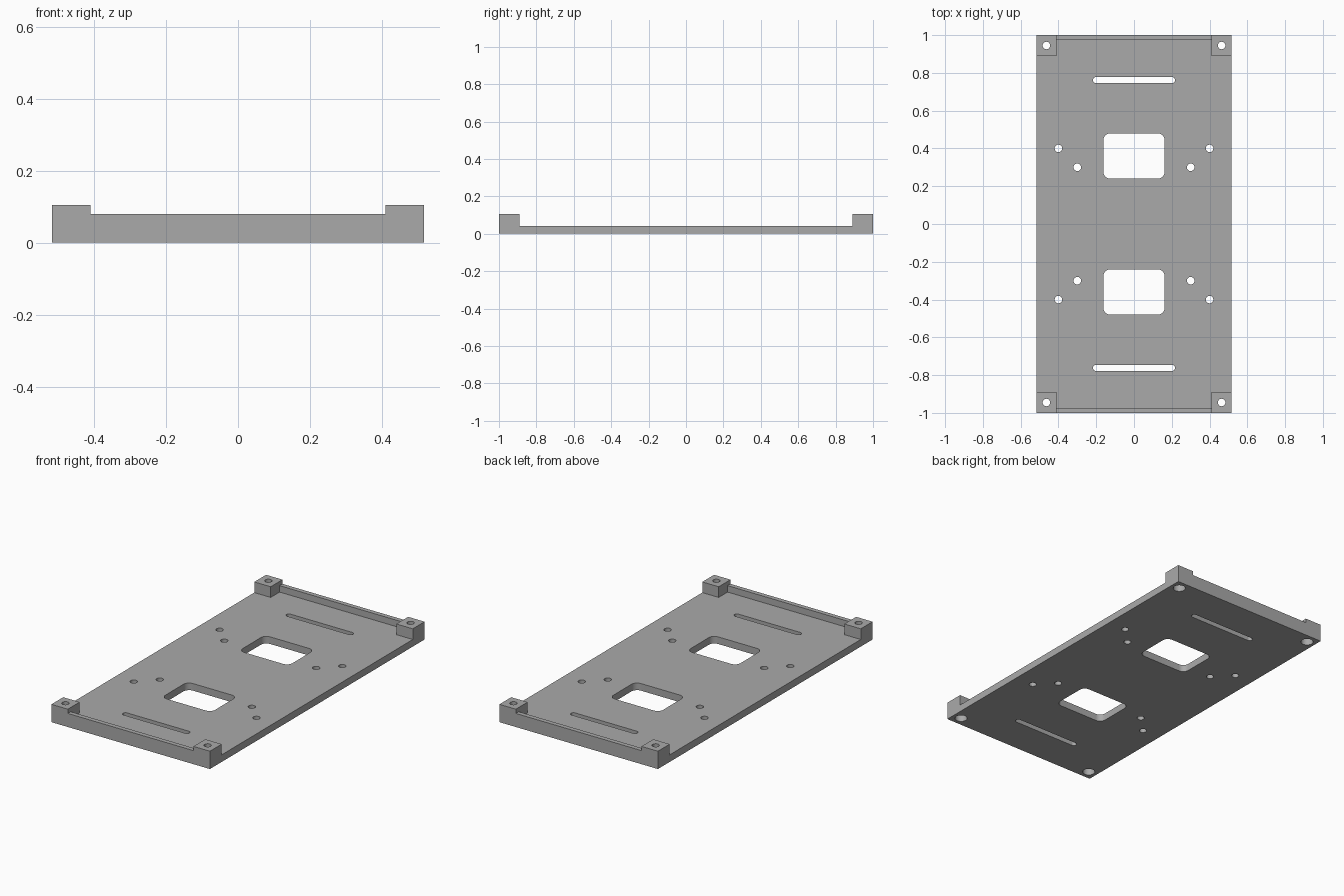
import bpy
import bmesh
from math import cos, sin, pi

cube = bpy.data.objects.get("Cube")
if cube:
    bpy.data.objects.remove(cube, do_unlink=True)

HALF_X, HALF_Y = 0.517, 1.0
PLATE_TOP, WALL_TOP, POST_TOP = 0.042, 0.08, 0.105
SIGNS = (-1, 1)
CORNERS = [(sx, sy) for sx in SIGNS for sy in SIGNS]

grey = bpy.data.materials.new("satin grey")
grey.use_nodes = True
grey.diffuse_color = (0.4, 0.4, 0.4, 1)
grey.node_tree.nodes["Principled BSDF"].inputs["Base Color"].default_value = (0.4, 0.4, 0.4, 1)


def rounded_prism(name, cx, cy, hx, hy, z0, z1, radius=0, steps=8):
    """Upright prism with a rounded rectangle, slot, circle or plain box outline."""
    bm = bmesh.new()
    ring = []
    for q, (sx, sy) in enumerate(((1, 1), (-1, 1), (-1, -1), (1, -1))):
        for i in range(steps + 1 if radius else 1):
            a = (q + i / steps) * pi / 2
            ring.append((cx + sx * (hx - radius) + radius * cos(a),
                         cy + sy * (hy - radius) + radius * sin(a)))
    face = bm.faces.new([bm.verts.new((x, y, z0)) for x, y in ring])
    out = bmesh.ops.extrude_face_region(bm, geom=[face])["geom"]
    for v in out:
        if isinstance(v, bmesh.types.BMVert):
            v.co.z = z1
    bmesh.ops.remove_doubles(bm, verts=bm.verts, dist=1e-5)
    bmesh.ops.recalc_face_normals(bm, faces=bm.faces)
    mesh = bpy.data.meshes.new(name)
    bm.to_mesh(mesh)
    bm.free()
    mesh.materials.append(grey)
    obj = bpy.data.objects.new(name, mesh)
    bpy.context.collection.objects.link(obj)
    return obj


def combine(target, tool, operation):
    mod = target.modifiers.new(tool.name, "BOOLEAN")
    mod.operation = operation
    mod.solver = "EXACT"
    mod.object = tool
    bpy.context.view_layer.objects.active = target
    bpy.ops.object.modifier_apply(modifier=mod.name)
    bpy.data.objects.remove(tool, do_unlink=True)


def cut(name, cx, cy, hx, hy, radius, z0=-0.1, z1=0.2):
    cutter = rounded_prism(name, cx, cy, hx, hy, z0, z1, radius)
    cutter.hide_render = True
    combine(plate, cutter, "DIFFERENCE")


# Base plate with a low wall at each end and a post in each corner
plate = rounded_prism("mounting_plate", 0, 0, HALF_X, HALF_Y, 0, PLATE_TOP)
for sy in SIGNS:
    wall = rounded_prism("end_wall", 0, sy * (HALF_Y - 0.0135), HALF_X, 0.0135, 0, WALL_TOP)
    combine(plate, wall, "UNION")
for sx, sy in CORNERS:
    post = rounded_prism("corner_post", sx * (HALF_X - 0.0535), sy * (HALF_Y - 0.055),
                         0.0535, 0.055, 0, POST_TOP)
    combine(plate, post, "UNION")

# Windows and cable slots
for sy in SIGNS:
    cut("window", 0, sy * 0.36, 0.162, 0.12, 0.036)
    cut("slot", 0, sy * 0.762, 0.217, 0.016, 0.0159)

# Screw holes, with counterbores under the corner posts
for sx, sy in CORNERS:
    for x, y in ((0.3, 0.3), (0.4, 0.4), (0.464, 0.945)):
        cut("screw_hole", sx * x, sy * y, 0.02, 0.02, 0.02)
    cut("counterbore", sx * 0.464, sy * 0.945, 0.034, 0.034, 0.034, z1=0.04)

# Smooth the hole walls, keep the edges crisp
bpy.ops.object.select_all(action="DESELECT")
plate.select_set(True)
bpy.context.view_layer.objects.active = plate
bpy.ops.object.shade_smooth_by_angle(angle=pi / 6)
